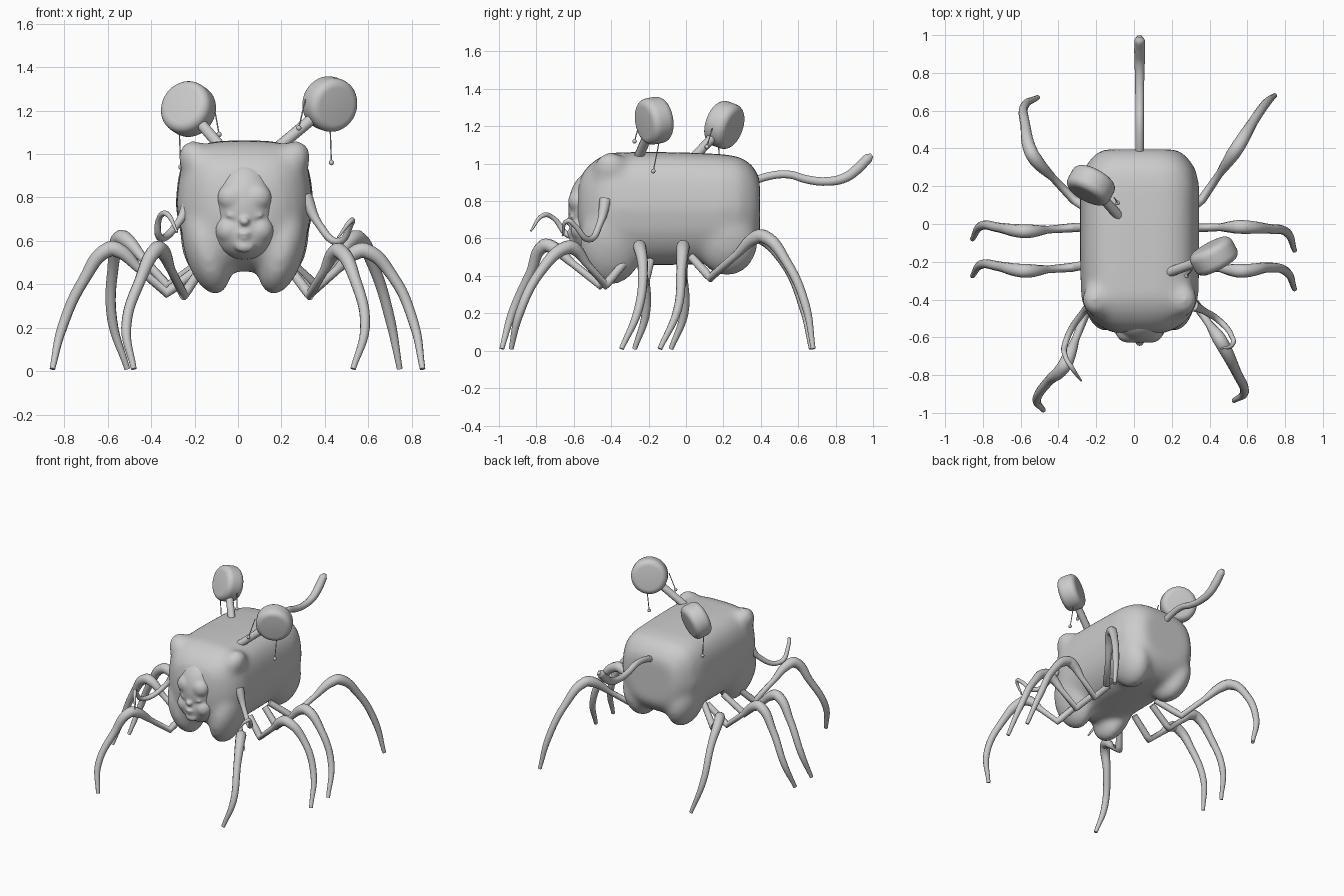
import bpy, bmesh, math
from mathutils import Vector, Matrix

if "Cube" in bpy.data.objects:
    bpy.data.objects.remove(bpy.data.objects["Cube"])

CX = 0.03  # body centre line


def new_object(name, bm):
    me = bpy.data.meshes.new(name)
    bm.to_mesh(me)
    bm.free()
    ob = bpy.data.objects.new(name, me)
    bpy.context.collection.objects.link(ob)
    for p in me.polygons:
        p.use_smooth = True
    return ob


def ball(bm, c, r, rot=None):
    m = Matrix.Translation(c) @ (rot or Matrix()) @ Matrix.Diagonal((*r, 1))
    bmesh.ops.create_uvsphere(bm, u_segments=32, v_segments=20, radius=1, matrix=m)


def fuse(ob, voxel, rounds):
    r = ob.modifiers.new("fuse", 'REMESH')
    r.mode, r.voxel_size, r.use_smooth_shade = 'VOXEL', voxel, True
    s = ob.modifiers.new("soften", 'SMOOTH')
    s.factor, s.iterations = 0.5, rounds


def tube(name, pts, radii, kinks=()):
    cu = bpy.data.curves.new(name, 'CURVE')
    cu.dimensions = '3D'
    cu.bevel_depth, cu.bevel_resolution, cu.resolution_u = 1, 3, 6
    cu.use_fill_caps = True
    sp = cu.splines.new('BEZIER')
    sp.bezier_points.add(len(pts) - 1)
    for i, (b, p, r) in enumerate(zip(sp.bezier_points, pts, radii)):
        b.co, b.radius = p, r
        b.handle_left_type = b.handle_right_type = 'VECTOR' if i in kinks else 'AUTO'
    ob = bpy.data.objects.new(name, cu)
    bpy.context.collection.objects.link(ob)
    bpy.ops.object.select_all(action='DESELECT')
    bpy.context.view_layer.objects.active = ob
    ob.select_set(True)
    bpy.ops.object.convert(target='MESH')
    bpy.ops.object.shade_smooth()
    return ob


# Body: boxy rings lofted along y, narrowing towards the belly
bm = bmesh.new()
N = 40
rings = []
for y, sw, sh in [(-0.58, .38, .35), (-0.56, .58, .6), (-0.52, .76, .77), (-0.47, .89, .9), (-0.4, .98, 1),
                  (-0.2, 1, 1.01), (0.0, 1, 1), (0.2, 1, .97), (0.29, .94, .92), (0.35, .81, .79), (0.395, .64, .56)]:
    ring = []
    for i in range(N):
        a = 2 * math.pi * i / N
        c, s = math.cos(a), math.sin(a)
        u = math.copysign(abs(c) ** 0.55, c)
        v = math.copysign(abs(s) ** 0.55, s)
        w = 0.318 - 0.02 * max(v, 0) - 0.08 * max(-v, 0) ** 1.5
        ring.append(bm.verts.new((CX + u * w * sw, y, 0.76 + v * 0.30 * sh)))
    rings.append(ring)
for r0, r1 in zip(rings, rings[1:]):
    for i in range(N):
        bm.faces.new((r0[i], r0[(i + 1) % N], r1[(i + 1) % N], r1[i]))
bm.faces.new(rings[0][::-1])
bm.faces.new(rings[-1])
bmesh.ops.recalc_face_normals(bm, faces=bm.faces)
for s in (-1, 1):
    # tapering stubby feet and low ears fused into the body
    tilt = Matrix.Rotation(s * .25, 4, 'Y')
    ball(bm, (CX + s * .175, -.40, .57), (.105, .17, .225), tilt)
    ball(bm, (CX + s * .185, .22, .58), (.105, .165, .185), tilt)
    ball(bm, (CX + s * .205, -.40, .95), (.085, .10, .125), Matrix.Rotation(s * .6, 4, 'Y'))
body = new_object("body", bm)
fuse(body, 0.018, 22)

# Infant face mask on the front
bm = bmesh.new()
ball(bm, (CX, -.49, .765), (.148, .14, .2))
ball(bm, (CX, -.495, .645), (.152, .128, .132))
ball(bm, (CX, -.60, .575), (.045, .025, .03))           # chin
ball(bm, (CX, -.628, .69), (.024, .022, .02))           # nose
ball(bm, (CX, -.622, .634), (.03, .018, .011))          # upper lip
ball(bm, (CX, -.615, .612), (.024, .018, .011))         # lower lip
for s in (-1, 1):
    ball(bm, (CX + s * .07, -.553, .65), (.065, .065, .065))  # cheeks
    ball(bm, (CX + s * .055, -.575, .80), (.07, .055, .065))  # brows
    ball(bm, (CX + s * .057, -.609, .716), (.03, .014, .01))  # closed lids
face = new_object("face", bm)
fuse(face, 0.007, 20)

# Tail
tube("tail", [(CX, .34, .90), (CX, .45, .935), (CX, .55, .942), (CX, .65, .915), (CX, .75, .905),
              (CX, .85, .925), (CX, .92, .975), (CX, .975, 1.03), (CX, .995, 1.045)],
     [.022, .022, .022, .023, .024, .027, .029, .027, .012])

# Walking legs: hip, low joint, knee, shin points, foot
LEGS = {
    "front_leg_left": [(-.17, -.36, .47), (-.25, -.46, .35), (-.365, -.75, .58), (-.45, -.83, .42), (-.515, -.93, .2), (-.48, -.985, .01)],
    "front_leg_right": [(.24, -.33, .47), (.33, -.43, .35), (.46, -.62, .57), (.54, -.78, .42), (.585, -.89, .2), (.53, -.935, .01)],
    "mid_front_leg_left": [(-.17, -.2, .48), (-.33, -.23, .36), (-.58, -.25, .58), (-.71, -.225, .42), (-.81, -.215, .2), (-.855, -.275, .01)],
    "mid_front_leg_right": [(.23, -.19, .48), (.34, -.22, .36), (.57, -.25, .57), (.71, -.23, .44), (.81, -.255, .22), (.85, -.345, .01)],
    "mid_back_leg_left": [(-.17, -.01, .48), (-.33, -.02, .36), (-.58, -.04, .58), (-.71, -.02, .42), (-.81, -.01, .2), (-.855, -.08, .01)],
    "mid_back_leg_right": [(.23, -.01, .48), (.34, -.02, .36), (.57, -.015, .57), (.71, -.025, .44), (.81, -.045, .22), (.85, -.14, .01)],
    "back_leg_left": [(-.17, .03, .5), (-.32, .13, .39), (-.54, .36, .63), (-.575, .52, .48), (-.58, .625, .24), (-.51, .67, .01)],
    "back_leg_right": [(.24, .03, .5), (.36, .13, .39), (.545, .40, .63), (.63, .54, .47), (.70, .64, .24), (.745, .68, .01)],
}
for name, pts in LEGS.items():
    low, knee, shin = (Vector(p) for p in pts[1:4])
    # thinner shafts beside the swollen knee
    pts = pts[:2] + [low.lerp(knee, .5), low.lerp(knee, .9), knee.lerp(shin, .12)] + pts[3:]
    tube(name, pts, [.022, .024, .02, .036, .036, .026, .023, .013], kinks=(1, 2))

# Small folded arms
for name, pts in {
    "arm_left": [(-.22, -.43, .795), (-.27, -.47, .69), (-.36, -.62, .615), (-.36, -.71, .71), (-.33, -.76, .725), (-.28, -.83, .64)],
    "arm_right": [(.31, -.43, .805), (.37, -.46, .68), (.46, -.52, .595), (.52, -.60, .675), (.525, -.63, .695), (.46, -.66, .615)],
}.items():
    tube(name, pts, [.033, .018, .017, .013, .013, .005])


# Hand drums on sticks, each with two strings and beads
def drum(side, base, centre, axis, strings):
    base, centre = Vector(base), Vector(centre)
    bm = bmesh.new()
    bmesh.ops.create_cone(bm, cap_ends=True, segments=48, radius1=.125, radius2=.125, depth=.13)
    rim = [e for e in bm.edges if abs(e.verts[0].co.z - e.verts[1].co.z) < .001]
    bmesh.ops.bevel(bm, geom=rim, offset=.04, segments=5, profile=.5, affect='EDGES')
    bm.transform(Matrix.Translation(centre) @ Vector(axis).to_track_quat('Z', 'Y').to_matrix().to_4x4())
    new_object("drum_" + side, bm)
    tube("drum_stick_" + side, [base, base.lerp(centre, .5), centre], [.026] * 3)
    for i, (a, b) in enumerate(strings):
        tube(f"drum_string_{side}_{i + 1}", [a, b], [.003, .003])
        bm = bmesh.new()
        ball(bm, b, (.012, .012, .012))
        new_object(f"drum_bead_{side}_{i + 1}", bm)


drum("left", (-.06, .02, 1.01), (-.228, .205, 1.207), (.45, .82, -.3),
     [((-.105, .14, 1.19), (-.087, .112, 1.09)), ((-.27, .175, 1.09), (-.263, .178, .94))])
drum("right", (.16, -.265, 1.01), (.423, -.17, 1.23), (-.47, .87, .16),
     [((.31, -.24, 1.25), (.28, -.275, 1.12)), ((.425, -.145, 1.11), (.43, -.175, .96))])
